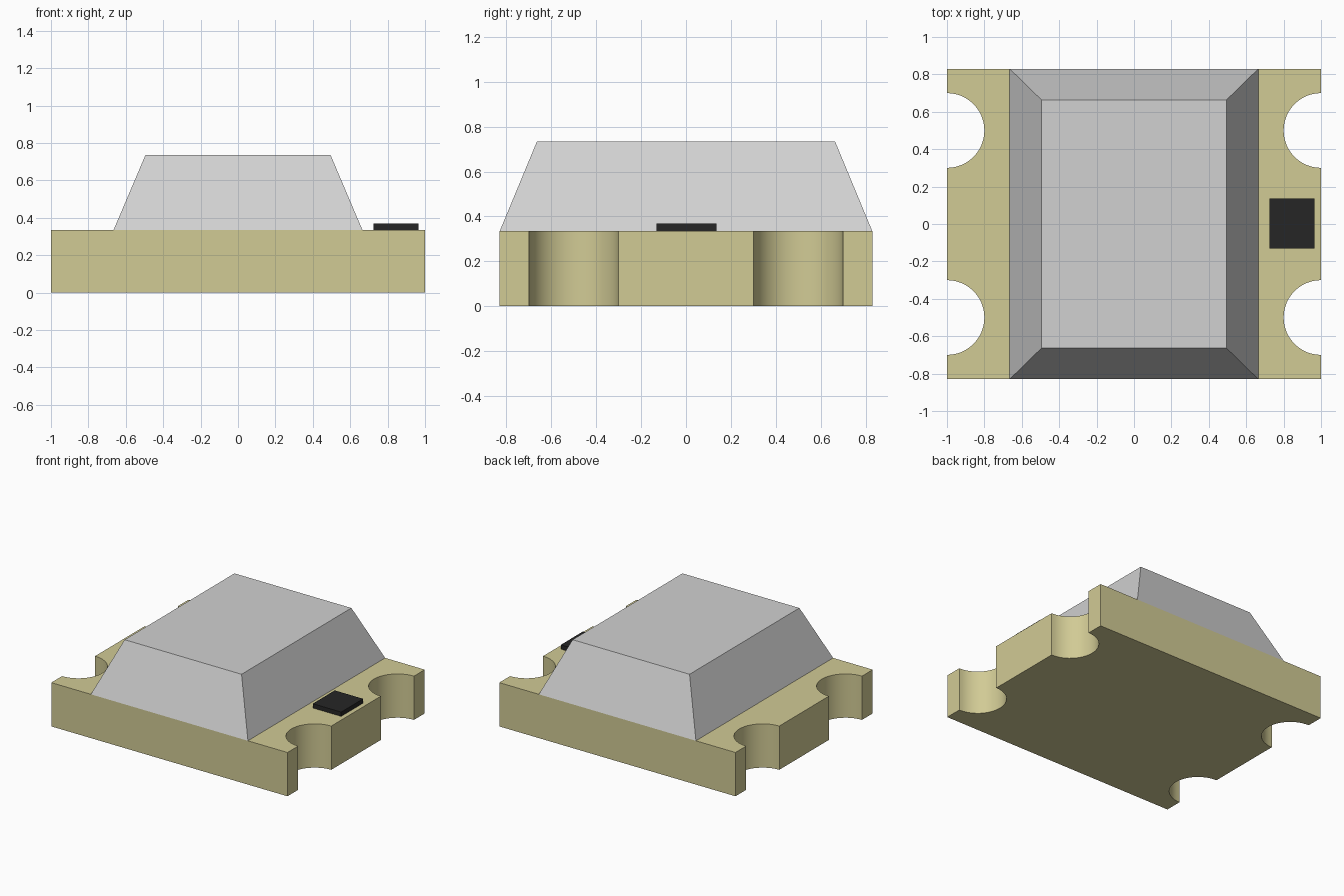
import bpy, bmesh
from math import sin, cos, pi, radians

cube = bpy.data.objects.get("Cube")
if cube:
    bpy.data.objects.remove(cube, do_unlink=True)


def material(name, color):
    mat = bpy.data.materials.new(name)
    mat.use_nodes = True
    mat.diffuse_color = (*color, 1)
    mat.node_tree.nodes["Principled BSDF"].inputs["Base Color"].default_value = (*color, 1)
    return mat


def loft(name, bottom, top, z0, z1, mat):
    """Closed solid between two matching outlines."""
    bm = bmesh.new()
    low = [bm.verts.new((x, y, z0)) for x, y in bottom]
    high = [bm.verts.new((x, y, z1)) for x, y in top]
    n = len(low)
    bm.faces.new(low[::-1])
    bm.faces.new(high)
    for i in range(n):
        j = (i + 1) % n
        bm.faces.new((low[i], low[j], high[j], high[i]))
    bmesh.ops.recalc_face_normals(bm, faces=bm.faces[:])
    mesh = bpy.data.meshes.new(name)
    bm.to_mesh(mesh)
    bm.free()
    mesh.materials.append(mat)
    obj = bpy.data.objects.new(name, mesh)
    bpy.context.collection.objects.link(obj)
    return obj


def rect(hx, hy, cx=0, cy=0):
    return [(cx - hx, cy - hy), (cx + hx, cy - hy), (cx + hx, cy + hy), (cx - hx, cy + hy)]


tan = material("tan board", (0.64, 0.595, 0.30))
grey = material("light grey lens", (0.64, 0.64, 0.64))
black = material("black mark", (0.019, 0.019, 0.019))

DEPTH, BOARD_TOP, NOTCH, STEPS = 0.83, 0.335, 0.2, 24

# Board outline: right edge with two half-round notches, then the same turned half round
side = [(1, -DEPTH)]
for cy in (-0.5, 0.5):
    for i in range(STEPS + 1):
        a = pi * i / STEPS
        side.append((1 - NOTCH * sin(a), cy - NOTCH * cos(a)))
side.append((1, DEPTH))
outline = side + [(-x, -y) for x, y in side]
board = loft("board", outline, outline, 0, BOARD_TOP, tan)
bpy.context.view_layer.objects.active = board
board.select_set(True)
bpy.ops.object.shade_smooth_by_angle(angle=radians(30))

# Tapered lens
loft("lens", rect(0.665, DEPTH), rect(0.495, 0.664), BOARD_TOP, 0.735, grey)

# Polarity mark
mark = rect(0.12, 0.133, 0.845, 0.002)
loft("polarity_mark", mark, mark, BOARD_TOP, 0.368, black)
